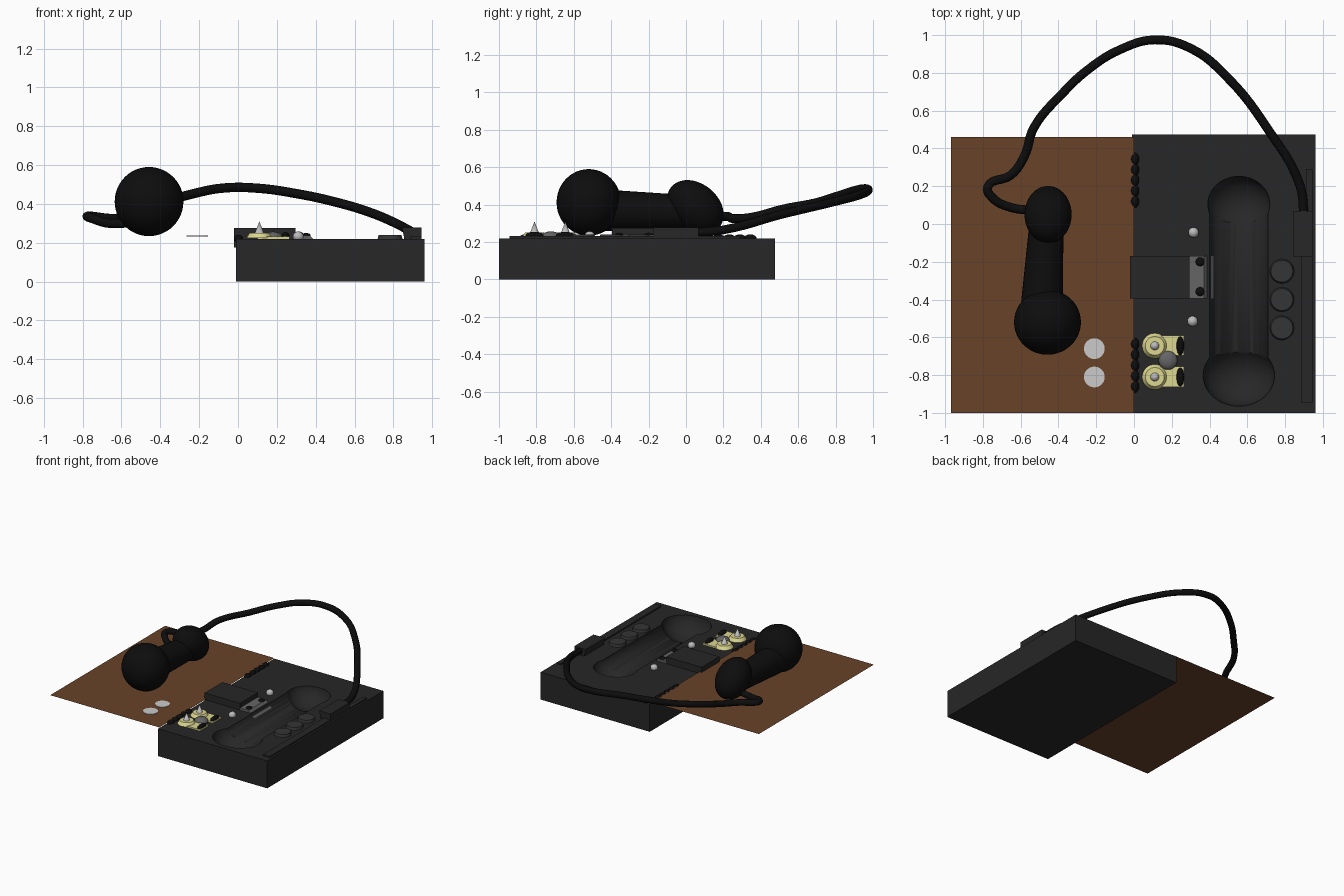
import bpy, math
from mathutils import Vector

if "Cube" in bpy.data.objects:
    bpy.data.objects.remove(bpy.data.objects["Cube"])

def mat(name, r, g, b):
    m = bpy.data.materials.new(name)
    m.diffuse_color = (r, g, b, 1)
    m.use_nodes = True
    m.node_tree.nodes["Principled BSDF"].inputs["Base Color"].default_value = m.diffuse_color
    return m

CASE = mat("case_black", .02, .02, .02)
BLACK = mat("gloss_black", .004, .004, .004)
DARK = mat("dark_grey", .035, .035, .035)
GREY = mat("mid_grey", .13, .13, .13)
STEEL = mat("steel", .5, .5, .5)
BRASS = mat("pale_brass", .72, .68, .28)
BROWN = mat("leather_brown", .14, .055, .021)
WHITE = mat("white", 1, 1, 1)

def finish(name, m, smooth=True):
    o = bpy.context.object
    o.name = name
    o.data.materials.append(m)
    bpy.ops.object.transform_apply(location=False, rotation=True, scale=True)
    if smooth:
        bpy.ops.object.shade_smooth_by_angle(angle=math.radians(40))
    return o

def box(name, lo, hi, m):
    lo, hi = Vector(lo), Vector(hi)
    bpy.ops.mesh.primitive_cube_add(size=1, location=(lo + hi) / 2)
    bpy.context.object.scale = hi - lo
    return finish(name, m, False)

def ball(name, loc, scale, m, rot=(0, 0, 0), seg=32):
    bpy.ops.mesh.primitive_uv_sphere_add(segments=seg, ring_count=seg // 2, location=loc, rotation=rot)
    bpy.context.object.scale = scale
    return finish(name, m)

def cone(name, loc, r1, r2, depth, m, seg=32, scale=(1, 1, 1), rot=(0, 0, 0)):
    bpy.ops.mesh.primitive_cone_add(vertices=seg, radius1=r1, radius2=r2, depth=depth, location=loc, rotation=rot)
    bpy.context.object.scale = scale
    return finish(name, m)

def mesh(name, verts, faces, m):
    me = bpy.data.meshes.new(name)
    me.from_pydata(verts, [], faces)
    me.materials.append(m)
    o = bpy.data.objects.new(name, me)
    bpy.context.collection.objects.link(o)
    return o

# Case with handset-shaped recess
case = box("case", (-.01, -1, 0), (.96, .475, .22), CASE)
cutters = [
    cone("channel_cutter", (.555, -.35, .225), 1, 1, .9, CASE, 48, (.155, .09, 1), (math.pi / 2, 0, 0)),
    ball("ear_cutter", (.555, .105, .23), (.165, .148, .13), CASE, seg=48),
    ball("mouth_cutter", (.555, -.802, .23), (.19, .163, .15), CASE, seg=48)]
for c in cutters:
    b = case.modifiers.new(c.name, 'BOOLEAN')
    b.operation, b.solver, b.object = 'DIFFERENCE', 'EXACT', c
    c.hide_render = True
    c.hide_set(True)

# Opened leather flap with two white snap discs
mesh("open_flap", [(-.97, -1, .233), (0, -1, .233), (0, .46, .233), (-.97, .46, .233)], [(0, 1, 2, 3)], BROWN)
for y in (-.66, -.81):
    cone("snap_disc", (-.21, y, .235), .055, .055, .004, WHITE)

# Hinge beads
for y0 in (.12, -.86):
    for i in range(5):
        ball("hinge_bead", (.003, y0 + i * .056, .22), (.024, .034, .021), BLACK, seg=16)

# Central latch
box("latch_block", (-.02, -.395, .175), (.295, -.17, .275), CASE)
y0, y1 = -.395, -.17
mesh("latch_bracket",
     [(x, y, z) for x, z in ((.29, .238), (.37, .238), (.42, .185), (.29, .20)) for y in (y0, y1)],
     [(0, 2, 3, 1), (2, 4, 5, 3), (4, 6, 7, 5), (6, 0, 1, 7), (0, 6, 4, 2), (1, 3, 5, 7)], GREY)
for y in (-.2, -.358):
    ball("bracket_rivet", (.35, y, .238), (.024, .024, .012), BLACK, seg=16)
for x, y in ((.315, -.045), (.31, -.515)):
    ball("stud", (x, y, .232), (.028, .028, .026), STEEL, seg=16)

# Brass terminals
for y in (-.645, -.81):
    box("terminal_plate", (.1, y - .052, .215), (.265, y + .055, .232), BRASS)
    cone("terminal_disc", (.11, y, .238), .067, .05, .026, BRASS)
    cone("terminal_spike", (.11, y, .279), .024, 0, .062, STEEL, 16)
    ball("terminal_grip", (.245, y, .235), (.02, .05, .02), BLACK, seg=16)
ball("terminal_knob", (.18, -.722, .23), (.05, .05, .027), GREY, seg=24)

# Buttons, side rail and cord clip
for y in (-.25, -.4, -.55):
    cone("button", (.783, y, .229), .065, .058, .022, DARK)
box("side_rail", (.885, -.945, .21), (.945, -.17, .232), CASE)
box("side_rail_rear", (.91, .06, .21), (.945, .29, .232), CASE)
clip = box("cord_clip", (.845, -.175, .215), (.945, .068, .278), CASE)
for v in clip.data.vertices:
    if v.co.x < 0 and v.co.z < 0:
        v.co.x += .012

# Handset
ball("mouthpiece", (-.458, -.52, .412), (.177, .172, .178), BLACK, seg=48)
ball("earpiece", (-.455, .05, .387), (.125, .168, .125), BLACK, (math.radians(-40), 0, 0), 40)
a, b = Vector((-.49, -.46, .37)), Vector((-.46, .06, .36))
d = b - a
cone("handset_grip", (a + b) / 2, .112, .088, d.length, BLACK, 32,
     rot=d.to_track_quat('Z', 'Y').to_euler())

# Cord
path = [(.9, .04, .25), (.88, .2, .265), (.71, .5, .345), (.5, .77, .41), (.3, .93, .453),
        (.11, .975, .48), (-.07, .925, .482), (-.24, .82, .45), (-.38, .69, .41),
        (-.53, .51, .375), (-.58, .36, .335), (-.65, .26, .325), (-.775, .195, .337),
        (-.75, .14, .325), (-.66, .09, .3), (-.5, .07, .31)]
cu = bpy.data.curves.new("cord", 'CURVE')
cu.dimensions = '3D'
cu.bevel_depth, cu.bevel_resolution, cu.resolution_u, cu.use_fill_caps = .024, 3, 6, True
s = cu.splines.new('BEZIER')
s.bezier_points.add(len(path) - 1)
for p, co in zip(s.bezier_points, path):
    p.co = co
    p.handle_left_type = p.handle_right_type = 'AUTO'
cu.materials.append(BLACK)
bpy.context.collection.objects.link(bpy.data.objects.new("cord", cu))
